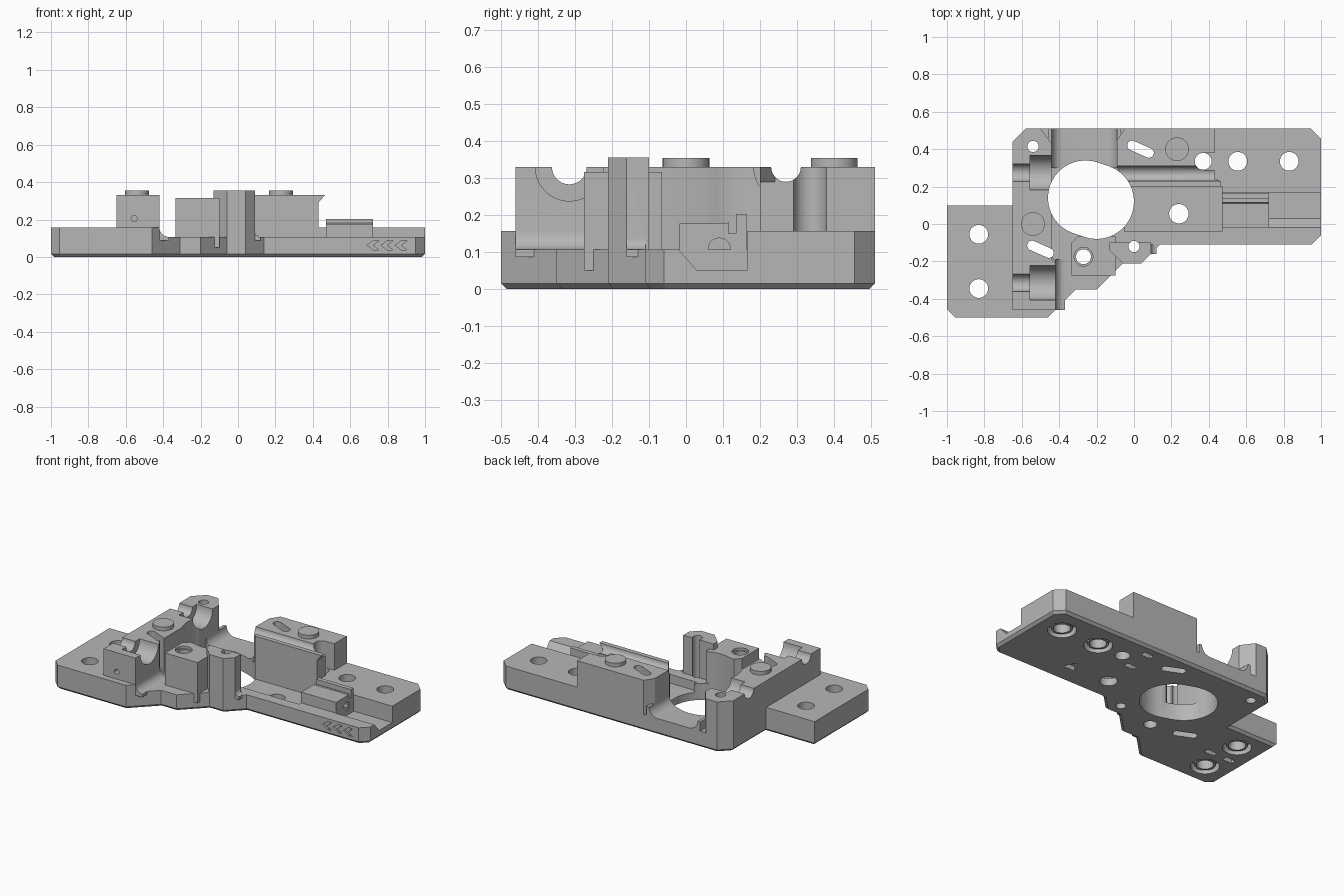
import bpy, bmesh, math
from mathutils import Matrix, Vector

cube = bpy.data.objects.get("Cube")
if cube:
    bpy.data.objects.remove(cube, do_unlink=True)

GREY = (0.47, 0.47, 0.47, 1)
mat = bpy.data.materials.new("machined_grey")
mat.use_nodes = True
mat.diffuse_color = GREY
mat.node_tree.nodes["Principled BSDF"].inputs["Base Color"].default_value = GREY


def prism(name, pts, lo, hi, axis="z", chamfer=0):
    """Extrude an outline along an axis; the outline uses the other two axes in order."""
    place = {"z": lambda a, b, c: (a, b, c),
             "y": lambda a, b, c: (a, c, b),
             "x": lambda a, b, c: (c, a, b)}[axis]
    bm = bmesh.new()
    face = bm.faces.new([bm.verts.new(place(a, b, lo)) for a, b in pts])
    edges = list(face.edges)
    out = bmesh.ops.extrude_face_region(bm, geom=[face], use_keep_orig=True)
    shift = Vector(place(0, 0, hi - lo))
    for v in out["geom"]:
        if isinstance(v, bmesh.types.BMVert):
            v.co += shift
    bmesh.ops.recalc_face_normals(bm, faces=bm.faces)
    if chamfer:
        bmesh.ops.bevel(bm, geom=edges, offset=chamfer, segments=1, affect="EDGES")
        bmesh.ops.recalc_face_normals(bm, faces=bm.faces)
    mesh = bpy.data.meshes.new(name)
    bm.to_mesh(mesh)
    bm.free()
    mesh.materials.append(mat)
    obj = bpy.data.objects.new(name, mesh)
    bpy.context.collection.objects.link(obj)
    return obj


def box(name, x0, x1, y0, y1, z0, z1):
    return prism(name, [(x0, y0), (x1, y0), (x1, y1), (x0, y1)], z0, z1)


def arc(cx, cy, r, a0, a1, n):
    return [(cx + r * math.cos(math.radians(a0 + (a1 - a0) * i / n)),
             cy + r * math.sin(math.radians(a0 + (a1 - a0) * i / n))) for i in range(n + 1)]


def disc(name, a, b, r, lo, hi, axis="z", chamfer=0):
    return prism(name, arc(a, b, r, 0, 360, 40)[:-1], lo, hi, axis, chamfer)


def capsule(name, p, q, r, lo, hi):
    """Rounded slot spanning two centres."""
    t = math.degrees(math.atan2(q[1] - p[1], q[0] - p[0]))
    return prism(name, arc(*q, r, t - 90, t + 90, 20) + arc(*p, r, t + 90, t + 270, 20), lo, hi)


def combine(target, parts, operation):
    bpy.context.view_layer.objects.active = target
    for part in parts:
        mod = target.modifiers.new("join", "BOOLEAN")
        mod.operation, mod.solver, mod.object = operation, "EXACT", part
        bpy.ops.object.modifier_apply(modifier=mod.name)
        bpy.data.objects.remove(part, do_unlink=True)


def root_fillet(x, side, r, y0, y1):
    """Concave fillet at the foot of a wall."""
    z = FLOOR + r
    curve = [(x + side * (r - r * math.cos(a)), z - r * math.sin(a))
             for a in [math.pi / 2 * i / 8 for i in range(9)]]
    low = FLOOR - 0.02
    return prism("root_fillet", curve + [(x + side * r, low), (x - side * 0.02, low),
                                         (x - side * 0.02, z)], y0, y1, "y")


FLOOR, DECK, TOP = 0.107, 0.157, 0.33

# Base plate with a chamfered lower edge
body = prism("bracket_body", [
    (-1, -.455), (-.955, -.5), (-.46, -.5), (-.31, -.35), (-.2, -.35), (-.06, -.21),
    (.04, -.21), (.14, -.11), (.95, -.11), (1, -.06), (1, .455), (.945, .51),
    (-.58, .51), (-.65, .44), (-.65, .1), (-1, .1)], 0, FLOOR, chamfer=.016)

# Raised decks, tower, clamp block and front bosses
combine(body, [
    prism("side_deck", [(-1, -.455), (-.955, -.5), (-.46, -.5), (-.42, -.46),
                        (-.42, -.2), (-.6, .1), (-1, .1)], .05, DECK),
    prism("rear_deck", [(.4, .165), (1, .165), (1, .455), (.945, .51), (.4, .51)], .05, DECK),
    prism("tower", [(-.65, -.46), (-.42, -.46), (-.42, -.21), (-.44, -.19), (-.44, .43),
                    (-.5, .51), (-.58, .51), (-.65, .44)], .05, TOP),
    prism("clamp_block", [(-.04, .2), (.43, .2), (.43, .51), (-.05, .51), (-.09, .45),
                          (-.09, .3)], .04, TOP),
    prism("clamp_lip", [(.42, .28), (.43, .29), (.465, TOP), (.42, TOP)], .2, .24, "y"),
    prism("low_boss", [(-.335, -.275), (-.1, -.275), (-.1, -.065), (-.3, -.065),
                       (-.335, -.1)], .05, .316),
    prism("tall_boss", [(-.13, -.14), (-.06, -.21), (.04, -.21), (.09, -.16), (.09, -.1),
                        (-.13, -.1)], .05, .355),
    root_fillet(-.42, 1, .05, -.46, -.19),
    root_fillet(-.44, 1, .06, .3, .51),
    root_fillet(-.09, -1, .06, .3, .51),
    root_fillet(.09, 1, .03, -.16, -.11),
], "UNION")

# Recess, end channel and main opening
cuts = [
    box("recess", -.05, .47, -.04, .2, .05, .4),
    prism("end_channel", [(-.02, FLOOR), (.03, .05), (.165, .05), (.165, .4), (-.02, .4)],
          .72, 1.1, "x"),
    capsule("main_opening", (-.26, .14), (-.2, .12), .2, -.1, .5),
    disc("rod_groove", .27, TOP, .04, -.2, .5, "x"),
    disc("edge_relief", .37, .335, .045, -.1, .5),
    box("edge_slot", .37, .5, .29, .38, DECK, .4),
    disc("tower_pin_hole", -.555, .205, .016, -.5, -.41, "y"),
]
# Stepped bearing seats in the tower
for y in (-.315, .275):
    cuts += [disc("rod_seat", y, TOP, .047, -.7, -.5, "x"),
             disc("bearing_seat", y, TOP, .092, -.555, -.38, "x")]
# Through holes
for x, y, r in ((-.54, .415, .03), (-.27, -.175, .04), (0, -.12, .03), (.24, .055, .052)):
    cuts.append(disc("through_hole", x, y, r, -.1, .5))
cuts.append(disc("low_boss_rim", -.27, -.175, .05, .3, .5))
# Angled slots
for x, y in ((-.5, -.135), (.035, .4)):
    cuts.append(capsule("angled_slot", (x - .045, y + .02), (x + .045, y - .02), .026, -.1, .5))
# Screw holes with counterbores underneath
SCREWS = [(-.83, -.055), (-.83, -.345), (.555, .335), (.83, .335)]
for x, y in SCREWS:
    cuts += [disc("screw_hole", x, y, .05, -.1, .5),
             disc("counterbore", x, y, .085, -.1, .05)]
# Shallow pockets underneath
for x, y in ((.26, .43), (.255, .27), (-.75, -.2), (-.89, -.2)):
    cuts.append(box("under_pocket", x - .035, x + .035, y - .017, y + .017, -.1, .03))
cuts.append(prism("under_triangle", [(.47, .02), (.56, .02), (.515, .1)], -.1, .03))
# Engraved chevrons on the front edge
for x in (.69, .765, .84):
    cuts.append(prism("chevron", [(x, .062), (x + .035, .088), (x + .065, .088), (x + .03, .062),
                                  (x + .065, .036), (x + .035, .036)], -.2, -.098, "y"))
combine(body, cuts, "DIFFERENCE")

# Stop block with a raised rear lip and an end hole
stop = prism("stop_block", [(-.018, .04), (.163, .04), (.163, .203), (.135, .203), (.11, .177),
                            (-.018, .177)], .47, .722, "x")
combine(stop, [disc("stop_hole", .09, .108, .03, .6, .9, "x"),
               box("stop_groove", .46, .73, .115, .135, .15, .3)], "DIFFERENCE")

# Locating buttons
parts = [body, stop]
for name, x, y in (("tower_button", -.54, 0), ("block_button", .23, .4)):
    button = disc(name, x, y, .063, TOP - .02, .354)
    combine(button, [disc("bevel_keep", x, y, .075, .2, .354, chamfer=0)], "INTERSECT")
    parts.append(button)

# Raised collars inside the counterbores
for i, (x, y) in enumerate(SCREWS):
    collar = disc(f"screw_collar_{i + 1}", x, y, .064, .012, .055)
    combine(collar, [disc("collar_hole", x, y, .05, -.1, .2)], "DIFFERENCE")
    parts.append(collar)

# Smooth curved walls, keep machined edges sharp
for obj in parts:
    bpy.ops.object.select_all(action="DESELECT")
    obj.select_set(True)
    bpy.context.view_layer.objects.active = obj
    bpy.ops.object.shade_smooth_by_angle(angle=math.radians(25))
